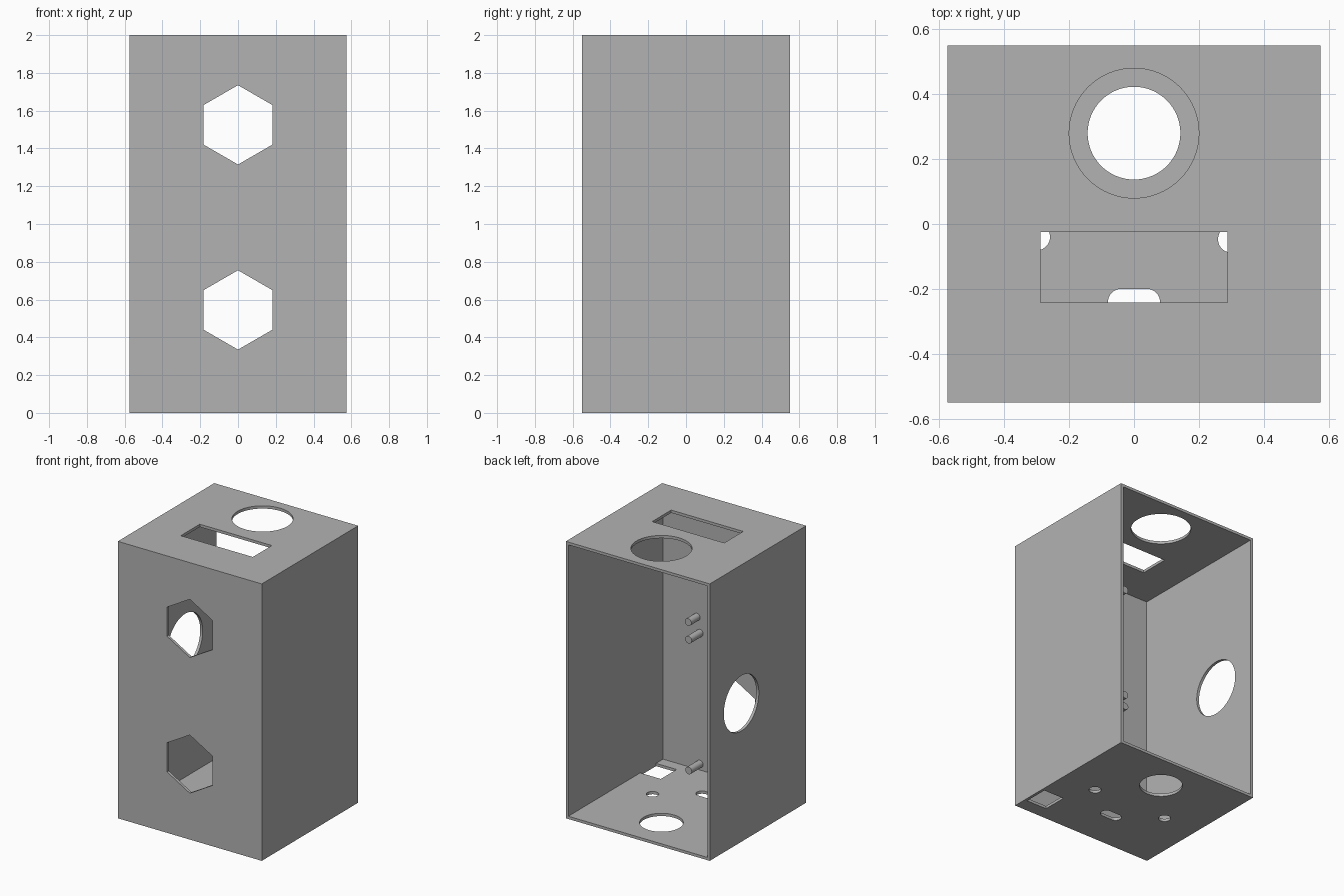
import bpy
import math

old = bpy.data.objects.get("Cube")
if old:
    bpy.data.objects.remove(old)

W, D, H, T = 1.15, 1.10, 2.0, 0.02      # width, depth, height, wall thickness
FRONT, LEFT = -D / 2, W / 2

grey = bpy.data.materials.new("plain grey")
grey.use_nodes = True
colour = (0.45, 0.45, 0.45, 1)
grey.diffuse_color = colour
grey.node_tree.nodes["Principled BSDF"].inputs["Base Color"].default_value = colour


def box(name, x, y, z):
    """Box from (min, max) ranges on each axis."""
    bpy.ops.mesh.primitive_cube_add(size=1, location=[sum(r) / 2 for r in (x, y, z)])
    ob = bpy.context.object
    ob.name = name
    ob.scale = [r[1] - r[0] for r in (x, y, z)]
    bpy.ops.object.transform_apply(location=False, rotation=False, scale=True)
    return ob


def prism(name, loc, radius, depth, axis="z", sides=64):
    """Cylinder or prism along one axis."""
    turn = {"x": (0, math.pi / 2, 0), "y": (math.pi / 2, 0, 0), "z": (0, 0, 0)}[axis]
    bpy.ops.mesh.primitive_cylinder_add(vertices=sides, radius=radius, depth=depth,
                                        location=loc, rotation=turn)
    bpy.context.object.name = name
    return bpy.context.object


def cut(target, cutter):
    """Subtract the cutter and remove it."""
    cutter.hide_render = True
    mod = target.modifiers.new("cut", "BOOLEAN")
    mod.operation, mod.solver, mod.object = "DIFFERENCE", "EXACT", cutter
    bpy.context.view_layer.objects.active = target
    bpy.ops.object.modifier_apply(modifier=mod.name)
    bpy.data.objects.remove(cutter)


def finish(ob):
    ob.data.materials.clear()
    ob.data.materials.append(grey)
    bpy.ops.object.select_all(action="DESELECT")
    ob.select_set(True)
    bpy.context.view_layer.objects.active = ob
    bpy.ops.object.shade_smooth_by_angle(angle=math.radians(30))


# Housing, open at the back
housing = box("housing", (-LEFT, LEFT), (FRONT, -FRONT), (0, H))
cut(housing, box("cavity", (T - LEFT, LEFT - T), (FRONT + T, 1), (T, H - T)))

# Hexagonal windows in the front wall
for z in (0.545, 1.525):
    cut(housing, prism("hex_cutter", (0, FRONT, z), 0.21, 0.2, "y", 6))

# Round port in the right wall
cut(housing, prism("port_cutter", (-LEFT, 0.19, 1.0), 0.2, 0.2, "x"))

# Round and rectangular openings in the top
cut(housing, prism("top_round_cutter", (0, 0.28, H), 0.2, 0.2))
cut(housing, box("top_slot_cutter", (-0.288, 0.288), (-0.242, -0.025), (H - 0.1, H + 0.1)))

# Openings in the floor: large hole, two screw holes, slot, cable hole
cut(housing, prism("floor_round_cutter", (0, 0.28, 0), 0.143, 0.2))
cut(housing, prism("screw_cutter", (0.3, -0.047, 0), 0.041, 0.2))
cut(housing, prism("screw_cutter", (-0.3, -0.04, 0), 0.041, 0.2))
cut(housing, box("slot_cutter", (-0.04, 0.04), (-0.28, -0.2), (-0.1, 0.1)))
for x in (-0.04, 0.04):
    cut(housing, prism("slot_end_cutter", (x, -0.24, 0), 0.04, 0.2))
cut(housing, box("cable_cutter", (0.39, 0.555), (-0.45, -0.27), (-0.1, 0.1)))
finish(housing)

# Mounting pegs on the inside of the front wall
for board, x, length, heights in (("upper", 0.284, 0.1, (1.12, 1.93)),
                                  ("lower", 0.26, 0.13, (0.065, 1.01))):
    for side, sign in (("left", 1), ("right", -1)):
        for i, z in enumerate(heights):
            y = FRONT + T + length / 2 - 0.005
            finish(prism(f"{board}_{side}_peg_{i + 1}", (sign * x, y, z),
                         0.026, length + 0.01, "y", 32))
